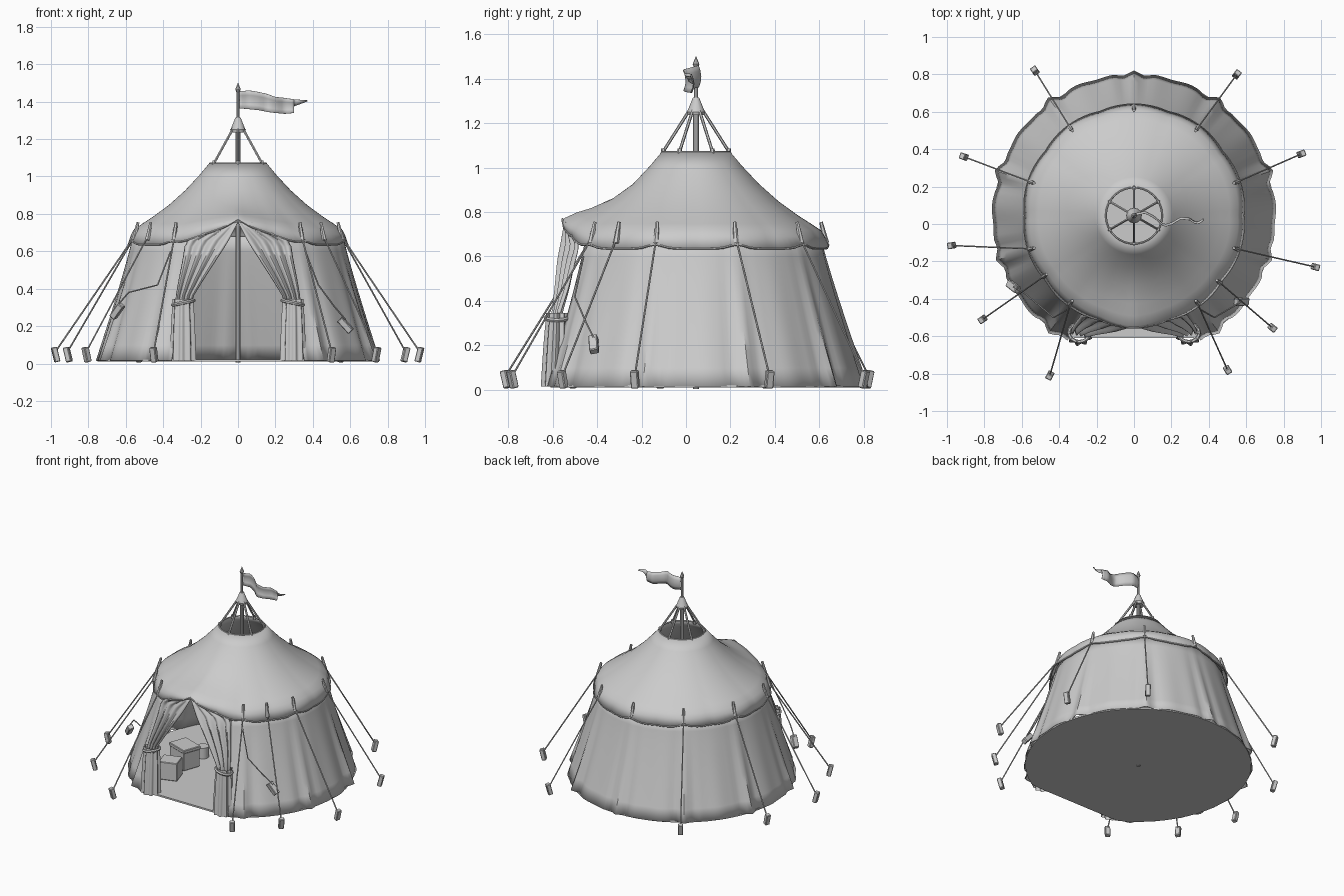
import bpy, bmesh, math
from math import sin, cos, pi, radians, exp
from mathutils import Vector

if "Cube" in bpy.data.objects:
    bpy.data.objects.remove(bpy.data.objects["Cube"])

CY = 0.045                      # tent centre on y
POSTS = [90 + 36 * k for k in range(10)]


def finish(ob, angle=35):
    bpy.ops.object.select_all(action='DESELECT')
    ob.select_set(True)
    bpy.context.view_layer.objects.active = ob
    bpy.ops.object.shade_smooth_by_angle(angle=radians(angle))
    return ob


def from_bm(name, bm, angle=35):
    bmesh.ops.recalc_face_normals(bm, faces=bm.faces)
    me = bpy.data.meshes.new(name)
    bm.to_mesh(me)
    bm.free()
    ob = bpy.data.objects.new(name, me)
    bpy.context.collection.objects.link(ob)
    return finish(ob, angle)


def sheet(name, f, nu, nv, wrap=False, thick=0.0, angle=50):
    """Grid surface from f(u, v), u and v in 0..1."""
    bm = bmesh.new()
    cols = nu if wrap else nu + 1
    vs = [[bm.verts.new(f(i / nu, j / nv)) for i in range(cols)] for j in range(nv + 1)]
    for j in range(nv):
        for i in range(nu):
            k = (i + 1) % cols
            bm.faces.new((vs[j][i], vs[j][k], vs[j + 1][k], vs[j + 1][i]))
    ob = from_bm(name, bm, angle)
    if thick:
        m = ob.modifiers.new("thickness", 'SOLIDIFY')
        m.thickness, m.offset = thick, 0
    return ob


def rod(name, a, b, r1, r2=None, n=8):
    a, b = Vector(a), Vector(b)
    bm = bmesh.new()
    bmesh.ops.create_cone(bm, cap_ends=True, segments=n, radius1=r1,
                          radius2=r1 if r2 is None else r2, depth=(b - a).length)
    ob = from_bm(name, bm)
    ob.location = (a + b) / 2
    ob.rotation_mode = 'QUATERNION'
    ob.rotation_quaternion = (b - a).to_track_quat('Z', 'Y')
    return ob


def box(name, loc, size, rot=(0, 0, 0), bevel=0.004):
    bm = bmesh.new()
    bmesh.ops.create_cube(bm, size=1)
    bmesh.ops.scale(bm, vec=size, verts=bm.verts)
    bmesh.ops.bevel(bm, geom=bm.edges[:], offset=bevel, segments=1, affect='EDGES')
    ob = from_bm(name, bm, 20)
    ob.location, ob.rotation_euler = loc, rot
    return ob


def tube(name, pts, r, closed=False):
    cu = bpy.data.curves.new(name, 'CURVE')
    cu.dimensions, cu.bevel_depth, cu.bevel_resolution = '3D', r, 1
    sp = cu.splines.new('POLY')
    sp.points.add(len(pts) - 1)
    for p, q in zip(sp.points, pts):
        p.co = (*q, 1)
    sp.use_cyclic_u = closed
    ob = bpy.data.objects.new(name, cu)
    bpy.context.collection.objects.link(ob)
    bpy.ops.object.select_all(action='DESELECT')
    ob.select_set(True)
    bpy.context.view_layer.objects.active = ob
    bpy.ops.object.convert(target='MESH')
    return finish(bpy.context.object)


def lerp_table(tab, x):
    for p, q in zip(tab, tab[1:]):
        if x <= q[0]:
            t = (x - p[0]) / (q[0] - p[0])
            return [a + (b - a) * t for a, b in zip(p[1:], q[1:])]
    return list(tab[-1][1:])


def polar(deg, r, z):
    return Vector((r * cos(radians(deg)), CY + r * sin(radians(deg)), z))


def post_dist(deg):
    return min(abs((deg - p + 180) % 360 - 180) for p in POSTS)


# Roof with valance, lifted to a peak over the entrance: (r, z, front lift, front push)
ROOF = [(.15, 1.07, 0, 0), (.205, 1.005, 0, 0), (.28, .925, 0, 0), (.37, .845, .015, 0),
        (.46, .78, .035, .01), (.515, .745, .05, .02), (.56, .715, .055, .03),
        (.575, .69, .07, .025), (.595, .635, .115, .005)]


def roof(u, v):
    d = -90 + 360 * u
    j = round(v * 8)
    r, z, lift, push = ROOF[j]
    w = max(0, 1 - abs((d + 90 + 180) % 360 - 180) / 34)
    p = post_dist(d)
    r = r * (1 - .018 * v * (p / 18) ** 2) + push * w
    z += lift * w + (.018 * exp(-(p / 5) ** 2) if j == 8 else 0)
    return polar(d, r, z)


sheet("roof_canvas", roof, 120, 8, True, .006)
tube("valance_trim", [roof(i / 120, 1) for i in range(120)], .005, True)
tube("smoke_hole_ring", [polar(i * 12, .15, 1.07) for i in range(30)], .005, True)


# Side wall, open at the front, with a fold at every post
def wall_r(t):
    return .56 + .195 * t ** 1.1


def wall(u, v):
    d = -62 + 304 * u
    p = post_dist(d)
    r = wall_r(v) + .022 * v * exp(-(p / 2.2) ** 2) - .01 * v * exp(-((p - 5) / 2) ** 2)
    r += .004 * sin(radians(d) * 23) * v
    return polar(d, r, .68 - .665 * v)


sheet("wall_canvas", wall, 152, 8, thick=.005, angle=40)

# Ground sheet, trimmed flat at the entrance
bm = bmesh.new()
bmesh.ops.create_cone(bm, cap_ends=True, segments=60, radius1=.75, radius2=.75, depth=.012)
for v in bm.verts:
    v.co.y = max(v.co.y + CY, -.61)
    v.co.z += .016
from_bm("ground_sheet", bm)

# Entrance flaps: draped curtain above the tie, gathered bundle below
# (z, inner x, inner y, outer x, outer y)
FLAP = [(.30, .255, -.595, .335, -.575), (.36, .24, -.59, .33, -.56), (.45, .185, -.58, .315, -.53),
        (.55, .12, -.572, .295, -.505), (.65, .055, -.56, .28, -.48), (.755, 0, -.545, .07, -.54)]
for side, tag in ((-1, "left"), (1, "right")):
    def flap(u, v):
        xi, yi, xo, yo = lerp_table(FLAP, .755 - .455 * v)
        return (side * (xi + (xo - xi) * u),
                yi + (yo - yi) * u - .013 * sin(u * 7 * pi) * min(1, v * 3), .755 - .455 * v)

    def bundle(u, v):
        a = 2 * pi * u
        k = (.72 + .28 * abs(v - .06) ** .4) * (1 + .13 * cos(9 * a))
        return (side * (.292 + .064 * k * cos(a)), -.58 - .012 * v + .055 * k * sin(a), .345 - .33 * v)

    sheet(tag + "_entrance_flap", flap, 28, 14, thick=.005)
    sheet(tag + "_flap_bundle", bundle, 54, 8, True, angle=60)
    tube(tag + "_flap_tie", [(side * (.292 + .056 * cos(a * pi / 8)), -.581 + .049 * sin(a * pi / 8),
                              .325 - .012 * cos(a * pi / 8)) for a in range(16)], .01, True)
    # Loose cord and wooden weight hanging beside the entrance
    wx, wy, wz = (.575, -.415, .205) if side > 0 else (-.645, -.335, .28)
    tube(tag + "_loose_cord", [(side * .36, -.46, .6), (side * .43, -.5, .42),
                               (wx - side * .06, wy - .035, wz + .1), (wx, wy, wz + .03)], .004)
    box(tag + "_hanging_weight", (wx, wy, wz), (.035, .04, .09), (.25, -.7 if side > 0 else .7, -.3))

# Centre pole, cap and finial
rod("centre_pole", (0, CY, .005), (0, CY, 1.27), .013, n=10)
rod("flag_pole", (0, CY, 1.27), (0, CY, 1.45), .008)
rod("pole_cap_rim", (0, CY, 1.235), (0, CY, 1.25), .038, .042, 12)
rod("pole_cap", (0, CY, 1.25), (0, CY, 1.315), .04, .014, 12)
rod("finial_collar", (0, CY, 1.45), (0, CY, 1.465), .008, .015)
rod("finial_tip", (0, CY, 1.465), (0, CY, 1.5), .015, .001)

# Struts from cap to smoke hole
for k in range(6):
    rod("roof_strut", polar(30 + 60 * k, .025, 1.265), polar(30 + 60 * k, .155, 1.06), .007, n=6)
    rod("strut_foot", polar(30 + 60 * k, .148, 1.06), polar(30 + 60 * k, .146, 1.085), .011, n=6)

# Swallow-tailed pennant: (x, y offset, top z, bottom z)
PENNANT = [(.005, 0, 1.455, 1.365), (.06, .012, 1.46, 1.36), (.11, -.015, 1.452, 1.355),
           (.16, -.06, 1.44, 1.345), (.2, -.05, 1.425, 1.34), (.25, -.02, 1.42, 1.335), (.3, -.025, 1.412, 1.34)]


def pennant(u, v):
    y, zt, zb = lerp_table(PENNANT, .005 + .295 * u)
    return (.005 + .295 * u, CY + y + .012 * sin(v * 3), zt + (zb - zt) * v)


def pennant_tail(u, v):
    zt, zb = 1.412 - .005 * u, 1.375 + .027 * u
    return (.3 + .07 * u, CY - .025 - .02 * sin(u * 3) + .012 * v, zt + (zb - zt) * v)


sheet("flag", pennant, 18, 4, thick=.002)
sheet("flag_tail", pennant_tail, 5, 2, thick=.002)

# Guy ropes: stake x, stake y, eave angle
GUYS = [(-.53, .82, 126), (.55, .8, 54), (-.91, .36, 162), (.895, .375, 18), (-.975, -.115, 198),
        (.97, -.23, -18), (-.81, -.51, 214), (.74, -.555, -38), (-.45, -.81, 234), (.5, -.78, -54)]
for x, y, d in GUYS:
    top = polar(d, .575, .69)
    rod("guy_rope", top, (x, y, .065), .0045, n=6)
    a = math.atan2(y - CY, x)
    box("ground_stake", (x, y, .048), (.03, .035, .08), (0, .25, a))
    rod("eave_peg", polar(d, .585, .66), polar(d, .562, .755), .014, .008, 6)
rod("eave_peg", polar(90, .585, .66), polar(90, .562, .755), .014, .008, 6)

# Stored goods inside
box("small_crate", (-.31, -.34, .09), (.13, .12, .13), (0, 0, .3))
box("chest", (-.34, -.13, .09), (.16, .13, .13), (0, 0, -.35))
box("chest_lid", (-.34, -.13, .165), (.17, .14, .025), (0, 0, -.35))
rod("small_barrel", (-.32, .05, .022), (-.32, .05, .1), .04, n=12)
